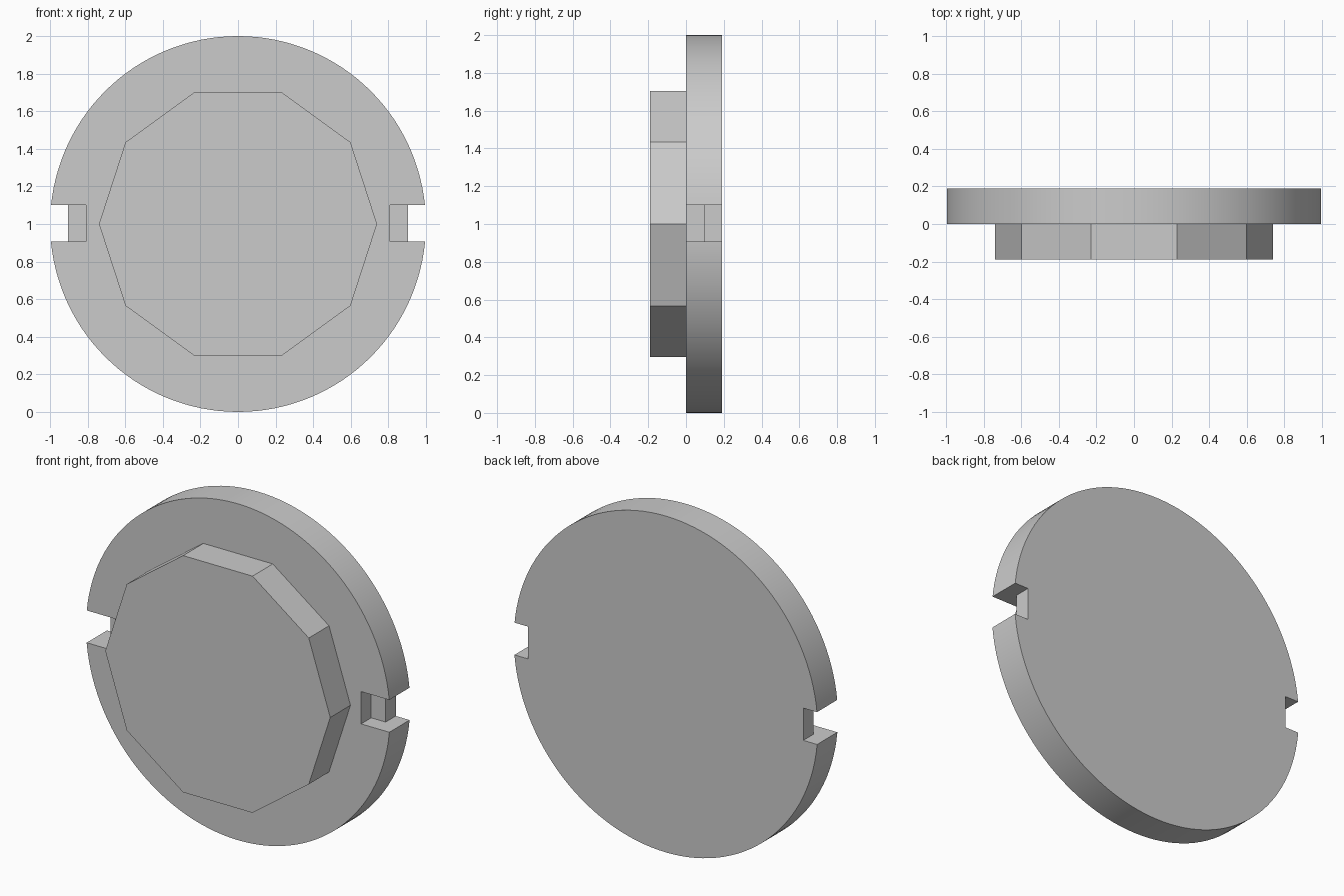
import bpy
import math
from mathutils import Matrix

if "Cube" in bpy.data.objects:
    bpy.data.objects.remove(bpy.data.objects["Cube"], do_unlink=True)

THICK = 0.19
CENTRE_Z = 1.0

grey = bpy.data.materials.new("plain grey")
grey.use_nodes = True
COLOUR = (0.6, 0.6, 0.6, 1)
grey.diffuse_color = COLOUR
grey.node_tree.nodes["Principled BSDF"].inputs["Base Color"].default_value = COLOUR


def prism(name, sides, radius, y0, y1):
    """Regular prism along y, with a corner on the x axis."""
    bpy.ops.mesh.primitive_cylinder_add(vertices=sides, radius=radius, depth=y1 - y0)
    obj = bpy.context.object
    obj.name = name
    turn = Matrix.Rotation(math.pi / 2, 4, 'X') @ Matrix.Rotation(math.pi / 2, 4, 'Z')
    obj.data.transform(turn)
    obj.location = (0, (y0 + y1) / 2, CENTRE_Z)
    obj.data.materials.append(grey)
    return obj


def cut_box(target, x0, x1, y0, y1, z0, z1):
    """Cut a box out of the target and discard the cutter."""
    bpy.ops.mesh.primitive_cube_add(
        size=1, location=((x0 + x1) / 2, (y0 + y1) / 2, (z0 + z1) / 2))
    box = bpy.context.object
    box.name = "notch_cutter"
    box.hide_render = True
    box.scale = (abs(x1 - x0), y1 - y0, z1 - z0)
    mod = target.modifiers.new("notch", 'BOOLEAN')
    mod.operation = 'DIFFERENCE'
    mod.solver = 'EXACT'
    mod.object = box
    bpy.context.view_layer.objects.active = target
    bpy.ops.object.modifier_apply(modifier=mod.name)
    bpy.data.objects.remove(box, do_unlink=True)


# Round back plate
plate = prism("round_plate", 128, 1.0, 0, THICK)

# Stepped notches in both side edges: deeper in the front half
for side in (-1, 1):
    cut_box(plate, side * 0.905, side * 1.2, -0.1, 0.3, 0.908, 1.1)
    cut_box(plate, side * 0.81, side * 1.2, -0.1, THICK / 2, 0.908, 1.1)

# Ten-sided raised boss on the front
boss = prism("raised_boss", 10, 0.74, -THICK, 0.01)

# Smooth the round rim while keeping the corners crisp
bpy.ops.object.select_all(action='DESELECT')
plate.select_set(True)
bpy.context.view_layer.objects.active = plate
bpy.ops.object.shade_smooth_by_angle(angle=math.radians(30))
